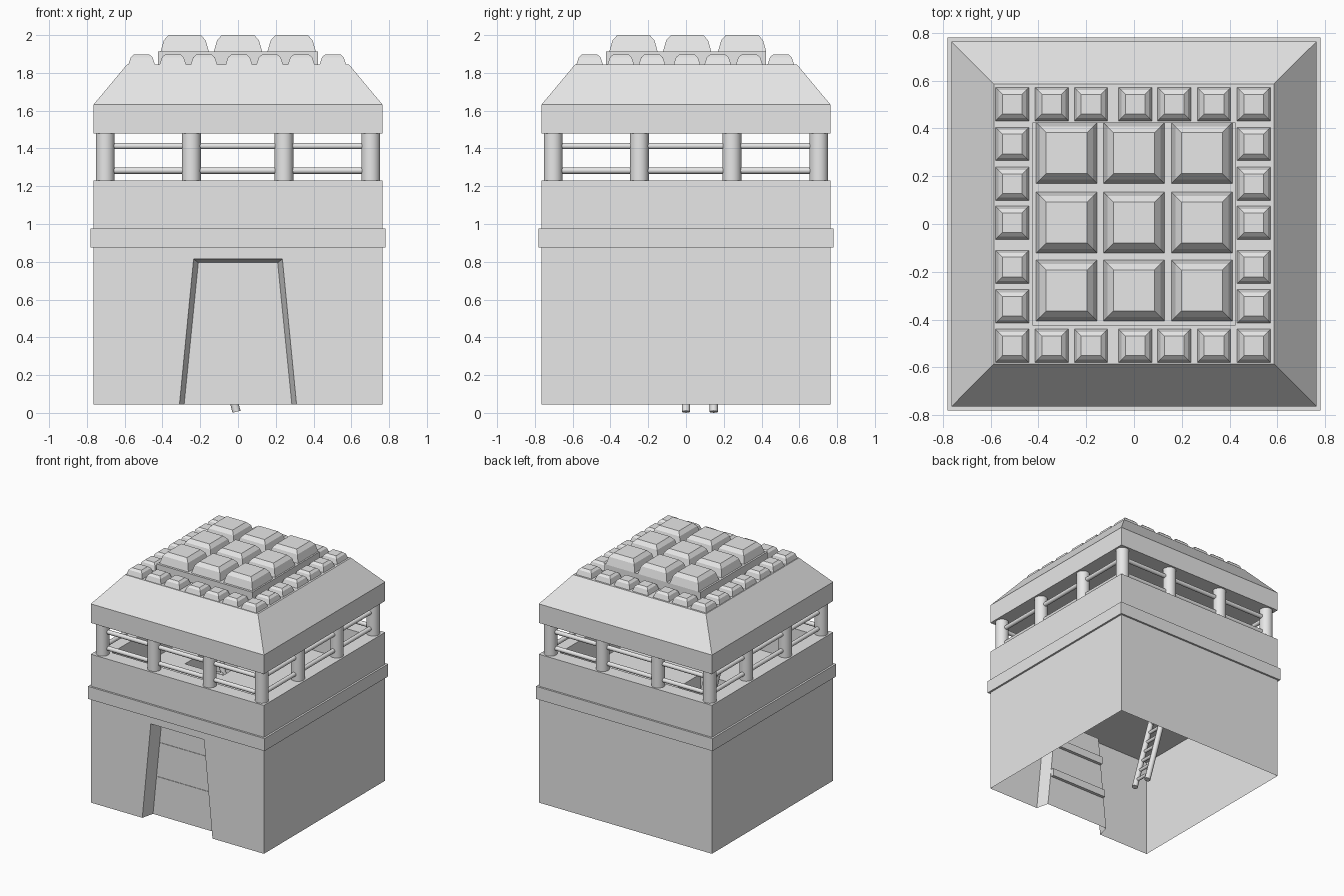
import bpy, bmesh, math
from mathutils import Vector

if "Cube" in bpy.data.objects:
    bpy.data.objects.remove(bpy.data.objects["Cube"])

stone = bpy.data.materials.new("plain grey")
stone.diffuse_color = (0.8, 0.8, 0.8, 1)
stone.use_nodes = True
stone.node_tree.nodes["Principled BSDF"].inputs["Base Color"].default_value = stone.diffuse_color


def finish(bm, name, smooth=False):
    bmesh.ops.recalc_face_normals(bm, faces=bm.faces)
    me = bpy.data.meshes.new(name)
    bm.to_mesh(me)
    bm.free()
    me.materials.append(stone)
    ob = bpy.data.objects.new(name, me)
    bpy.context.collection.objects.link(ob)
    if smooth:
        bpy.ops.object.select_all(action='DESELECT')
        ob.select_set(True)
        bpy.context.view_layer.objects.active = ob
        bpy.ops.object.shade_smooth_by_angle(angle=math.radians(40))
    return ob


def add_rings(bm, rings, cx=0, cy=0, bottom=True, top=True):
    """Stack of square rings (half width, z) joined into a tapered block."""
    loops = [[bm.verts.new((cx + sx * h, cy + sy * h, z))
              for sx, sy in ((-1, -1), (1, -1), (1, 1), (-1, 1))] for h, z in rings]
    for a, b in zip(loops, loops[1:]):
        for i in range(4):
            j = (i + 1) % 4
            bm.faces.new((a[i], a[j], b[j], b[i]))
    if bottom:
        bm.faces.new(loops[0][::-1])
    if top:
        bm.faces.new(loops[-1])


def add_box(bm, lo, hi):
    vs = bmesh.ops.create_cube(bm, size=1)["verts"]
    for v in vs:
        v.co = [l + (c + 0.5) * (h - l) for c, l, h in zip(v.co, lo, hi)]


def add_rod(bm, a, b, r, sides=16):
    a, b = Vector(a), Vector(b)
    vs = bmesh.ops.create_cone(bm, cap_ends=True, segments=sides, radius1=r, radius2=r,
                               depth=(b - a).length)["verts"]
    q = Vector((0, 0, 1)).rotation_difference(b - a)
    for v in vs:
        v.co = q @ v.co + (a + b) / 2


W, Z0, ZR = 0.765, 0.045, 1.23

# Walls: three plain sides and a front with a tapered doorway and its jambs
bm = bmesh.new()
door_out = [(-0.31, Z0), (-0.235, 0.815), (0.235, 0.815), (0.31, Z0)]
door_in = [(-0.285, Z0), (-0.21, 0.795), (0.21, 0.795), (0.285, Z0)]
corners = [(-W, -W), (-W, W), (W, W), (W, -W)]
lo = [bm.verts.new((x, y, Z0)) for x, y in corners]
hi = [bm.verts.new((x, y, ZR)) for x, y in corners]
for i in range(3):
    bm.faces.new((lo[i], lo[i + 1], hi[i + 1], hi[i]))
outer = [bm.verts.new((x, -W, z)) for x, z in door_out]
inner = [bm.verts.new((x, -W + 0.1, z)) for x, z in door_in]
bm.faces.new([lo[0]] + outer + [lo[3], hi[3], hi[0]])
for i in range(3):
    bm.faces.new((outer[i], outer[i + 1], inner[i + 1], inner[i]))
finish(bm, "walls")

# Door panel with two cross planks
bm = bmesh.new()
bm.faces.new([bm.verts.new((x, -W + 0.1, z)) for x, z in door_in])
finish(bm, "door_panel")
bm = bmesh.new()
for z0, z1, h in ((0.295, 0.355, 0.253), (0.57, 0.632, 0.226)):
    add_box(bm, (-h, -0.669, z0), (h, -0.64, z1))
finish(bm, "door_planks")

# Parapet rim and its inner face
bm = bmesh.new()
add_rings(bm, [(W, ZR), (0.655, ZR), (0.655, 0.98)], bottom=False, top=False)
finish(bm, "parapet")

# Deck slab around a ladder hatch
bm = bmesh.new()
D, hx0, hx1, hy0, hy1 = 0.76, -0.42, -0.08, -0.07, 0.22
for x0, x1, y0, y1 in ((-D, hx0, -D, D), (hx1, D, -D, D),
                       (hx0, hx1, -D, hy0), (hx0, hx1, hy1, D)):
    add_box(bm, (x0, y0, 0.83), (x1, y1, 0.98))
finish(bm, "deck")

# Raised band around the walls
bm = bmesh.new()
add_rings(bm, [(W, 0.875), (0.78, 0.875), (0.78, 0.975), (W, 0.975)], bottom=False, top=False)
finish(bm, "wall_band")

# Gallery posts around the edge
P = 0.703
stations = [-P, -0.247, 0.243, P]
bm = bmesh.new()
for x in stations:
    for y in stations:
        if abs(x) == P or abs(y) == P:
            add_rod(bm, (x, y, ZR), (x, y, 1.485), 0.05, 24)
finish(bm, "gallery_posts", True)

# Two rails on every side
bm = bmesh.new()
for z in (1.283, 1.413):
    for s in (-P, P):
        add_rod(bm, (-P, s, z), (P, s, z), 0.017)
        add_rod(bm, (s, -P, z), (s, P, z), 0.017)
finish(bm, "gallery_rails", True)

# Roof: fascia and sloped sides
bm = bmesh.new()
add_rings(bm, [(W, 1.48), (W, 1.632), (0.587, 1.845)])
finish(bm, "roof")
bm = bmesh.new()
add_rings(bm, [(0.424, 1.845), (0.424, 1.912)])
finish(bm, "roof_plinth")

# Small chamfered blocks in a ring, big ones on the plinth
bm = bmesh.new()
spots = [-0.51, -0.345, -0.18, 0.005, 0.168, 0.335, 0.502]
for x in spots:
    for y in spots:
        if x in (spots[0], spots[-1]) or y in (spots[0], spots[-1]):
            add_rings(bm, [(0.07, 1.845), (0.058, 1.882), (0.041, 1.897)], x, y)
finish(bm, "small_roof_blocks")
bm = bmesh.new()
for x in (-0.282, 0, 0.284):
    for y in (-0.278, 0.006, 0.297):
        add_rings(bm, [(0.128, 1.912), (0.111, 1.972), (0.086, 2.0)], x, y)
finish(bm, "large_roof_blocks")

# Leaning ladder up through the hatch
bm = bmesh.new()
foot, top = Vector((-0.008, 0, 0.006)), Vector((-0.29, 0, 1.1))
for y in (0, 0.147):
    off = Vector((0, y, 0))
    add_rod(bm, foot + off, top + off, 0.022, 12)
for i in range(12):
    p = foot.lerp(top, (i + 0.7) / 12.2)
    add_rod(bm, p, p + Vector((0, 0.147, 0)), 0.013, 10)
finish(bm, "ladder", True)
